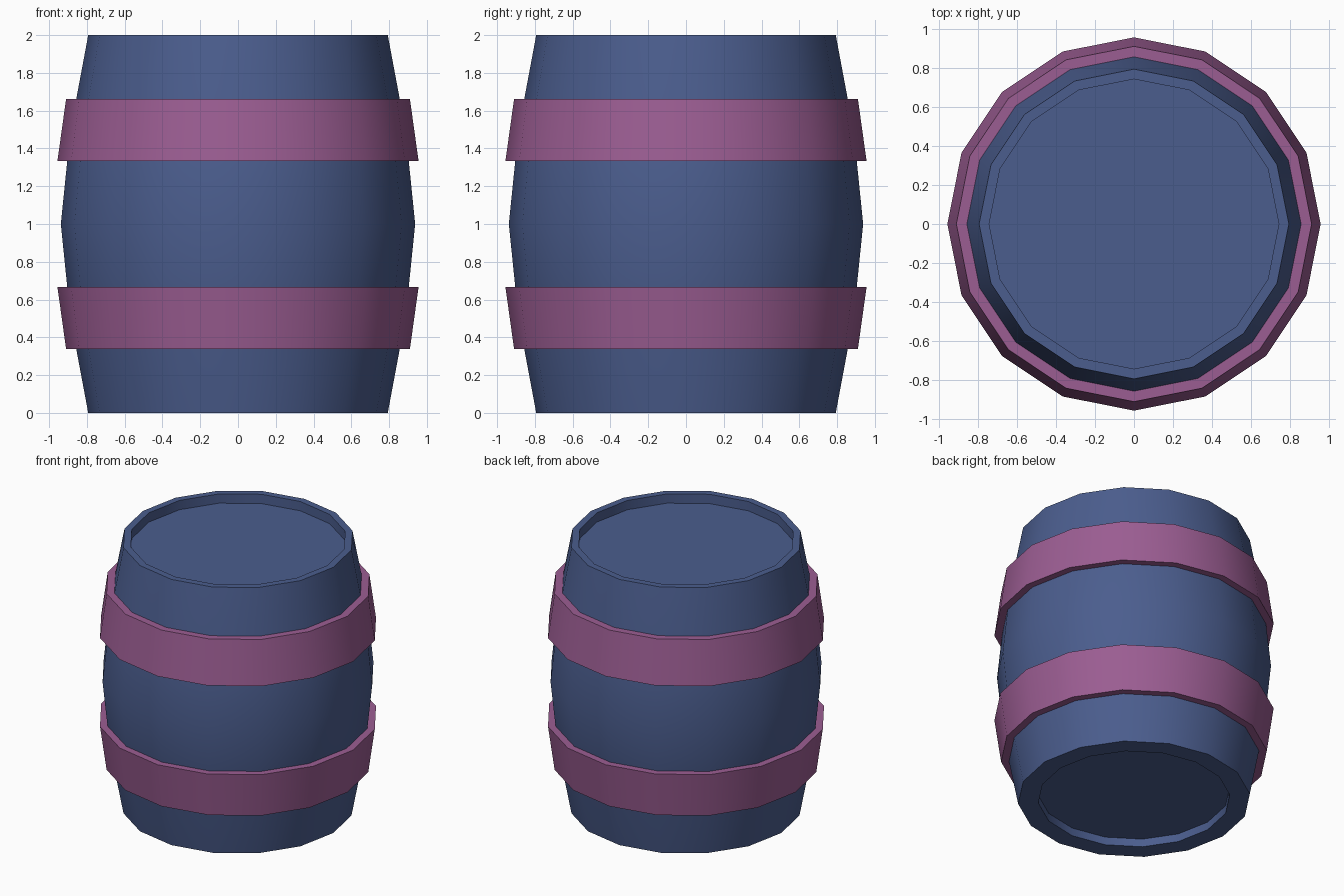
import bpy, bmesh
from math import cos, sin, pi, radians

if "Cube" in bpy.data.objects:
    bpy.data.objects.remove(bpy.data.objects["Cube"])

SIDES = 16


def material(name, color):
    mat = bpy.data.materials.new(name)
    mat.diffuse_color = color
    mat.use_nodes = True
    mat.node_tree.nodes["Principled BSDF"].inputs["Base Color"].default_value = mat.diffuse_color
    return mat


def lathe(name, profile, mat, ring=False):
    """Revolve (radius, z) points about z; cap the ends, or join them when ring is set."""
    bm = bmesh.new()
    rows = [[bm.verts.new((r * cos(2 * pi * i / SIDES), r * sin(2 * pi * i / SIDES), z))
             for i in range(SIDES)] for r, z in profile]
    pairs = list(zip(rows, rows[1:]))
    if ring:
        pairs.append((rows[-1], rows[0]))
    else:
        bm.faces.new(rows[0])
        bm.faces.new(rows[-1])
    for a, b in pairs:
        for i in range(SIDES):
            j = (i + 1) % SIDES
            bm.faces.new((a[i], a[j], b[j], b[i]))
    bmesh.ops.recalc_face_normals(bm, faces=bm.faces)
    mesh = bpy.data.meshes.new(name)
    bm.to_mesh(mesh)
    bm.free()
    mesh.materials.append(mat)
    obj = bpy.data.objects.new(name, mesh)
    bpy.context.collection.objects.link(obj)
    bpy.ops.object.select_all(action='DESELECT')
    obj.select_set(True)
    bpy.context.view_layer.objects.active = obj
    bpy.ops.object.shade_smooth_by_angle(angle=radians(30))
    return obj


blue = material("barrel_blue", (0.07, 0.11, 0.27, 1))
plum = material("hoop_plum", (0.33, 0.11, 0.29, 1))

# Bulging body with a recessed head at each end
lathe("barrel_body", [
    (0.655, 0.06), (0.655, 0), (0.793, 0), (0.856, 0.337), (0.904, 0.667),
    (0.938, 1.0), (0.904, 1.333), (0.856, 1.663), (0.793, 2.0),
    (0.742, 2.0), (0.742, 1.93)], blue)

# Two mirrored hoops, wider towards the middle of the barrel
hoop = [(0.856, 0.337), (0.91, 0.337), (0.956, 0.667), (0.904, 0.667)]
lathe("lower_hoop", hoop, plum, ring=True)
lathe("upper_hoop", [(r, 2 - z) for r, z in hoop], plum, ring=True)
